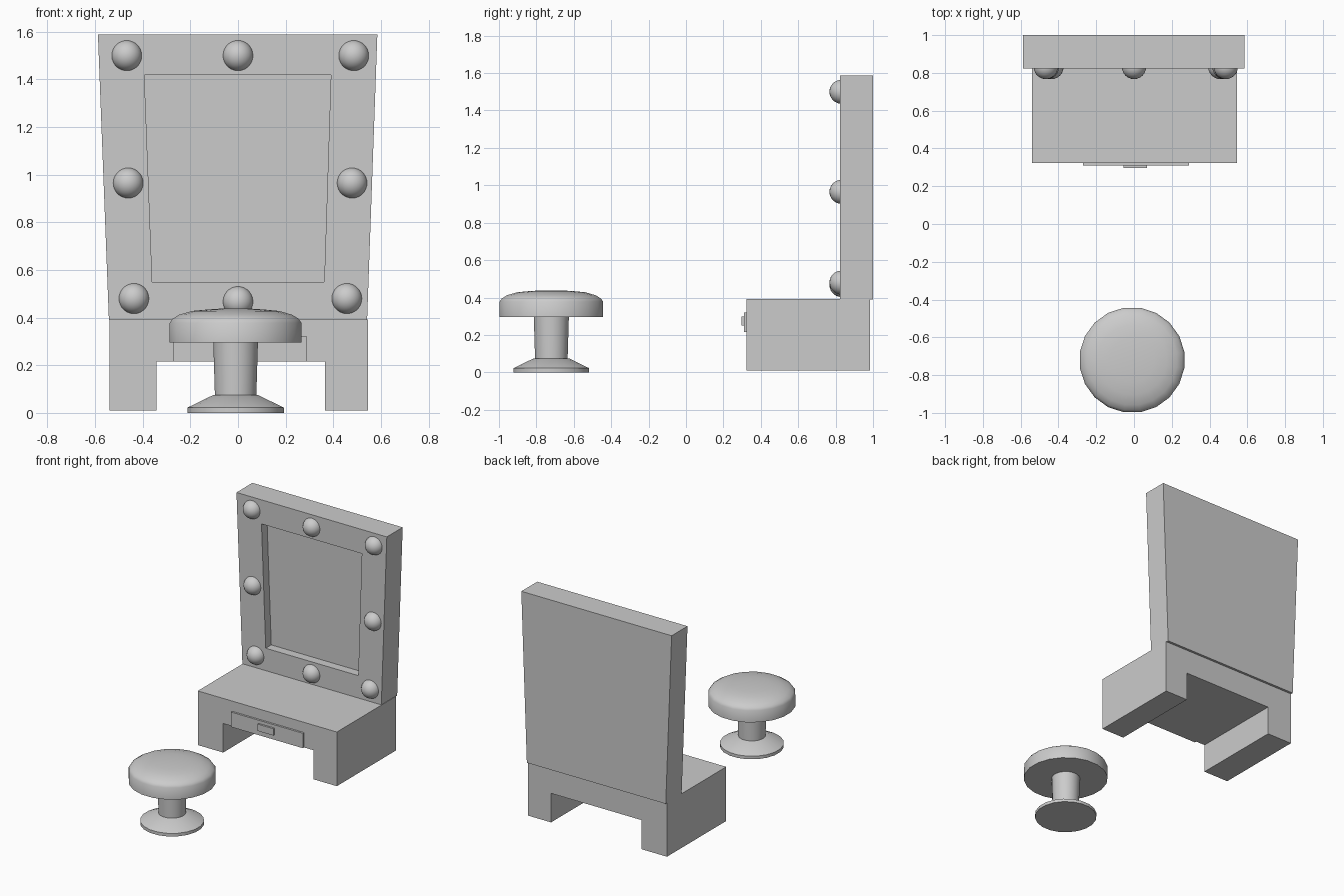
import bpy, bmesh
from math import cos, sin, pi, radians

if "Cube" in bpy.data.objects:
    bpy.data.objects.remove(bpy.data.objects["Cube"])


def finish(bm, name, smooth=None):
    bmesh.ops.recalc_face_normals(bm, faces=bm.faces)
    mesh = bpy.data.meshes.new(name)
    bm.to_mesh(mesh)
    bm.free()
    obj = bpy.data.objects.new(name, mesh)
    bpy.context.collection.objects.link(obj)
    if smooth:
        bpy.ops.object.select_all(action='DESELECT')
        obj.select_set(True)
        bpy.context.view_layer.objects.active = obj
        bpy.ops.object.shade_smooth_by_angle(angle=radians(smooth))
    return obj


def bridge(bm, a, b):
    n = len(a)
    for i in range(n):
        j = (i + 1) % n
        bm.faces.new((a[i], a[j], b[j], b[i]))


def ring(bm, outline, y):
    return [bm.verts.new((x, y, z)) for x, z in outline]


def slab(name, outline, y0, y1):
    """Extrude an x-z outline along y."""
    bm = bmesh.new()
    a, b = ring(bm, outline, y0), ring(bm, outline, y1)
    bm.faces.new(a)
    bm.faces.new(b)
    bridge(bm, a, b)
    return finish(bm, name)


def rect(x0, x1, z0, z1):
    return [(x0, z0), (x1, z0), (x1, z1), (x0, z1)]


def lathe(name, profile, cx, cy, sides, smooth):
    """Revolve an (r, z) profile about a vertical axis, capped at both ends."""
    bm = bmesh.new()
    rings = [[bm.verts.new((cx + r * cos(2 * pi * (i + 0.5) / sides),
                            cy + r * sin(2 * pi * (i + 0.5) / sides), z))
              for i in range(sides)] for r, z in profile]
    for a, b in zip(rings, rings[1:]):
        bridge(bm, a, b)
    bm.faces.new(rings[0])
    bm.faces.new(rings[-1])
    return finish(bm, name, smooth)


# Table: bridge-shaped body with two side legs
slab("vanity_table", [(-0.54, 0.01), (-0.342, 0.01), (-0.342, 0.215), (0.365, 0.215),
                      (0.365, 0.01), (0.545, 0.01), (0.545, 0.392), (-0.54, 0.392)], 0.323, 0.983)

# Drawer front and its handle
slab("drawer", rect(-0.27, 0.29, 0.215, 0.32), 0.309, 0.34)
slab("drawer_handle", rect(-0.055, 0.07, 0.25, 0.298), 0.296, 0.32)

# Mirror: tapered frame with a recessed panel
outer = [(-0.542, 0.39), (0.542, 0.39), (0.585, 1.588), (-0.588, 1.588)]
inner = [(-0.36, 0.55), (0.362, 0.55), (0.39, 1.418), (-0.393, 1.418)]
bm = bmesh.new()
back, front = ring(bm, outer, 1.0), ring(bm, outer, 0.823)
rim, glass = ring(bm, inner, 0.823), ring(bm, inner, 0.885)
bm.faces.new(back)
bridge(bm, back, front)
bridge(bm, front, rim)
bridge(bm, rim, glass)
bm.faces.new(glass)
finish(bm, "mirror_frame")

# Light bulbs round the mirror
bulbs = [(-0.467, 1.5), (0, 1.5), (0.486, 1.5), (-0.461, 0.965), (0.479, 0.965),
         (-0.437, 0.48), (0, 0.467), (0.457, 0.48)]
for i, (x, z) in enumerate(bulbs):
    bm = bmesh.new()
    bmesh.ops.create_uvsphere(bm, u_segments=24, v_segments=14, radius=0.064)
    bmesh.ops.translate(bm, verts=bm.verts, vec=(x, 0.831, z))
    finish(bm, f"bulb_{i + 1}", 40)

# Stool: padded seat, stem and flared foot
CX, CY = -0.01, -0.72
lathe("stool_seat", [(0.28, 0.295), (0.28, 0.378), (0.268, 0.395), (0.24, 0.412), (0.185, 0.428),
                     (0.12, 0.434), (0.06, 0.438)], CX, CY, 20, 35)
lathe("stool_stem", [(0.088, 0.07), (0.095, 0.3)], CX, CY, 20, 35)
lathe("stool_foot", [(0.205, 0.0), (0.205, 0.022), (0.095, 0.075)], CX, CY, 20, 35)
